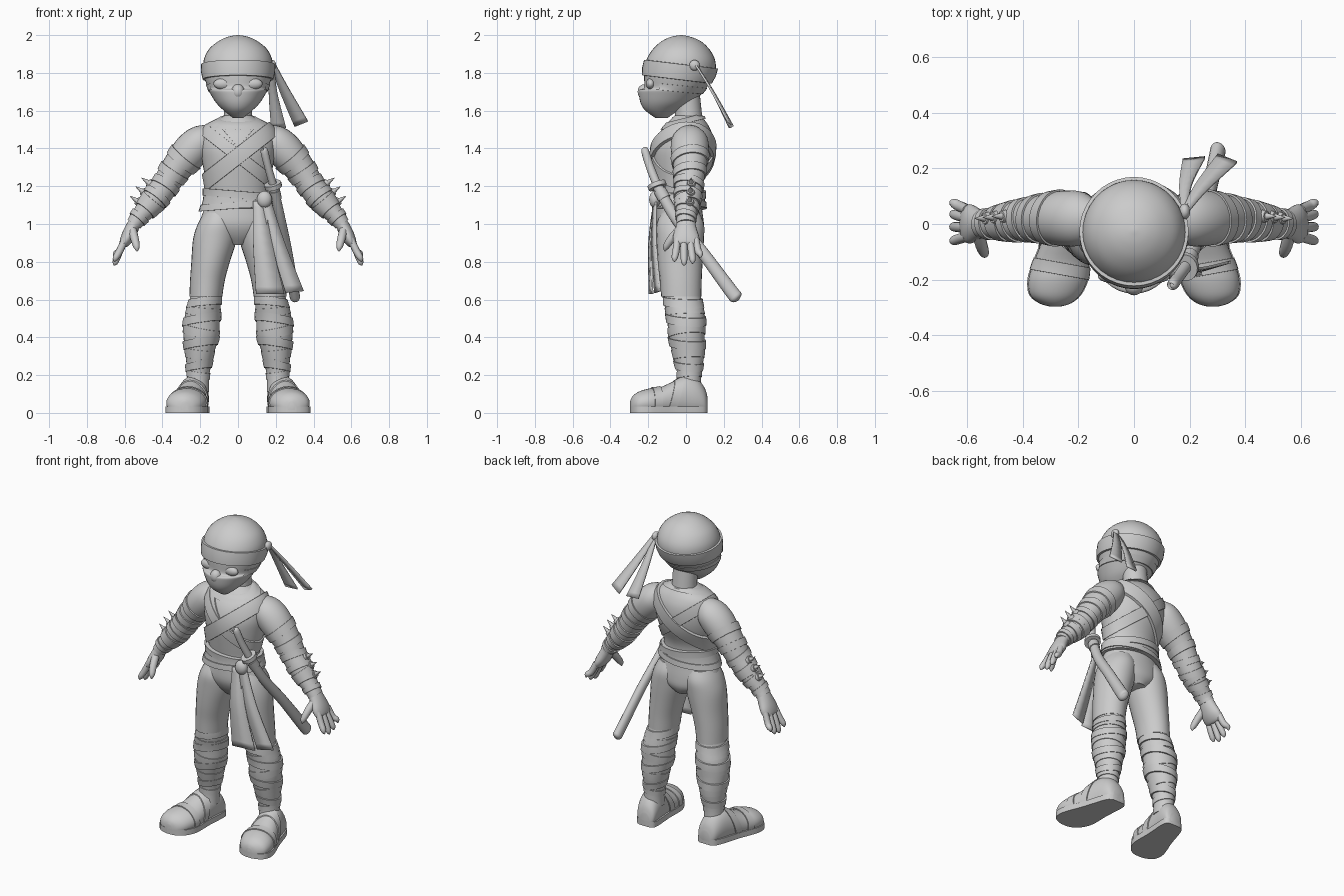
import bpy
import bmesh
from math import cos, sin, pi, radians
from mathutils import Vector
from mathutils.bvhtree import BVHTree

cube = bpy.data.objects.get("Cube")
if cube:
    bpy.data.objects.remove(cube)

grey = bpy.data.materials.new("plain grey")
grey.use_nodes = True
colour = (0.6, 0.6, 0.6, 1)
grey.diffuse_color = colour
grey.node_tree.nodes["Principled BSDF"].inputs["Base Color"].default_value = colour
X, Y, Z = Vector((1, 0, 0)), Vector((0, 1, 0)), Vector((0, 0, 1))


def finish(name, bm, mirror=False, thick=0):
    """Turn a bmesh into a smooth object and return its surface for wrapping."""
    bmesh.ops.recalc_face_normals(bm, faces=bm.faces)
    surface = BVHTree.FromBMesh(bm)
    mesh = bpy.data.meshes.new(name)
    bm.to_mesh(mesh)
    bm.free()
    mesh.materials.append(grey)
    mesh.shade_smooth()
    mesh.set_sharp_from_angle(angle=radians(40))
    ob = bpy.data.objects.new(name, mesh)
    bpy.context.scene.collection.objects.link(ob)
    if thick:
        mod = ob.modifiers.new("thickness", "SOLIDIFY")
        mod.thickness, mod.offset = thick, 0
    if mirror:
        ob.modifiers.new("mirror", "MIRROR")
    return surface


def smooth_path(rows, steps):
    """Catmull-Rom interpolation of rows of numbers."""
    rows = [Vector(r) for r in rows]
    out = []
    for i in range(len(rows) - 1):
        a, b, c, d = rows[max(i - 1, 0)], rows[i], rows[i + 1], rows[min(i + 2, len(rows) - 1)]
        for k in range(steps):
            t = k / steps
            out.append(b + (c - a) * t / 2 + (a * 2 - b * 5 + c * 4 - d) * t * t / 2
                       + (b * 3 - a - c * 3 + d) * t ** 3 / 2)
    return out + [rows[-1]]


def skin(bm, rings, closed=True):
    for r, s in zip(rings, rings[1:]):
        n = len(r)
        for i in range(n if closed else n - 1):
            j = (i + 1) % n
            bm.faces.new((r[i], r[j], s[j], s[i]))


def tube(name, rows, axes=None, seg=28, steps=4, mirror=False, floor=None):
    """Loft ellipses along rows of x, y, z, radius, depth radius."""
    rows = smooth_path(rows, steps)
    pts = [Vector(r[:3]) for r in rows]
    bm = bmesh.new()
    rings = []
    for i, r in enumerate(rows):
        if axes:
            a, b = axes
        else:
            t = (pts[min(i + 1, len(pts) - 1)] - pts[max(i - 1, 0)]).normalized()
            a = Y.cross(t).normalized()
            b = t.cross(a)
        ring = []
        for k in range(seg):
            ang = 2 * pi * k / seg
            p = pts[i] + a * max(r[3], .001) * cos(ang) + b * max(r[4], .001) * sin(ang)
            if floor is not None:
                p.z = max(p.z, floor)
            ring.append(bm.verts.new(p))
        rings.append(ring)
    skin(bm, rings)
    bm.faces.new(rings[0])
    bm.faces.new(rings[-1])
    return finish(name, bm, mirror)


def wrap(name, surface, centre, normal, height, off=.01, arc=(0, 360), mirror=False):
    """Raised strip around a surface, in the plane through centre."""
    n = Vector(normal).normalized()
    u = Y.cross(n).normalized()
    v = n.cross(u)
    full = arc[1] - arc[0] == 360
    bm = bmesh.new()
    rings = []
    for shift, lift in ((-.5, -.004), (-.48, off), (0, off), (.48, off), (.5, -.004)):
        c = Vector(centre) + n * height * shift
        ring = []
        for k in range(40 if full else 41):
            ang = radians(arc[0] + (arc[1] - arc[0]) * k / 40)
            d = u * cos(ang) + v * sin(ang)
            hit = surface.ray_cast(c, d)[0] or c
            ring.append(bm.verts.new(hit + d * lift))
        rings.append(ring)
    skin(bm, rings, full)
    finish(name, bm, mirror)


def ribbon(name, rows, across):
    """Flat cloth strip along rows of x, y, z, width."""
    bm = bmesh.new()
    side = Vector(across).normalized()
    rings = [[bm.verts.new(Vector(r[:3]) + side * r[3] * s) for s in (-.5, .5)]
             for r in smooth_path(rows, 5)]
    skin(bm, rings, False)
    finish(name, bm, thick=.01)


def ball(name, centre, size, mirror=False):
    bm = bmesh.new()
    bmesh.ops.create_uvsphere(bm, u_segments=20, v_segments=12, radius=1)
    bmesh.ops.scale(bm, vec=size, verts=bm.verts)
    bmesh.ops.translate(bm, vec=centre, verts=bm.verts)
    finish(name, bm, mirror)


def levels(rows):
    """Rows of height, half width, front y, back y."""
    return [(0, (f + b) / 2, z, w, (b - f) / 2) for z, w, f, b in rows]


# Head with masked jaw and recessed eye gap
head = tube("head", levels([
    (1.56, .025, -.16, -.1), (1.60, .075, -.215, -.04), (1.64, .115, -.24, .03),
    (1.69, .147, -.25, .085), (1.71, .157, -.247, .1), (1.722, .16, -.222, .11),
    (1.78, .18, -.222, .145), (1.83, .185, -.22, .158), (1.88, .178, -.205, .15),
    (1.93, .15, -.172, .12), (1.97, .1, -.125, .075), (1.992, .05, -.075, .02),
    (2, .005, -.03, -.02)]), (X, Y), seg=36)
wrap("headband", head, (0, -.03, 1.805), (0, .12, 1), .085, .012)
wrap("mask_strap", head, (0, -.02, 1.715), (0, .1, 1), .035, .005, (-40, 220))
ball("eye", (.078, -.187, 1.742), (.052, .025, .03), True)
ball("mask_nose", (0, -.222, 1.7), (.035, .034, .04))
ball("headband_knot", (.182, .045, 1.84), (.02, .028, .028))
ribbon("headband_tail_outer", [(.18, .04, 1.86, .02), (.24, .13, 1.72, .05), (.335, .235, 1.53, .08)],
       (1, -.4, .4))
ribbon("headband_tail_inner", [(.18, .04, 1.86, .02), (.185, .14, 1.7, .045), (.215, .235, 1.51, .08)],
       (1, .1, 0))
tube("neck", [(0, .01, 1.48, .09, .09), (0, .015, 1.56, .075, .072), (0, .0, 1.72, .075, .07)], (X, Y))

# Torso
torso = tube("torso", levels([
    (1.575, .07, -.06, .08), (1.555, .105, -.08, .095), (1.52, .17, -.11, .12),
    (1.47, .195, -.15, .14), (1.4, .2, -.175, .145), (1.32, .188, -.175, .132),
    (1.22, .168, -.16, .09), (1.15, .162, -.15, .08), (1.08, .18, -.155, .085),
    (1, .2, -.155, .095), (.94, .16, -.13, .095), (.89, .06, -.09, .07)]), (X, Y), seg=36)
wrap("collar", torso, (0, .008, 1.55), (0, -.25, 1), .03, .012)
wrap("lapel", torso, (0, -.02, 1.37), (-1.2, 0, 1), .045, .007, (-92, -15), True)
wrap("chest_strap_left", torso, (0, 0, 1.36), (-.78, 0, 1), .085, .017)
wrap("chest_strap_right", torso, (0, 0, 1.36), (.78, 0, 1), .065, .01)

# Waist sash with hanging ends
wrap("sash", torso, (0, -.03, 1.125), (0, 0, 1), .085, .02)
wrap("sash_upper_fold", torso, (0, -.03, 1.155), (.08, 0, 1), .04, .026)
wrap("sash_lower_fold", torso, (0, -.03, 1.1), (-.08, 0, 1), .035, .026)
ball("sash_knot", (.14, -.165, 1.13), (.04, .03, .045))
ribbon("sash_end_front", [(.11, -.165, 1.12, .06), (.13, -.19, .9, .1), (.17, -.185, .63, .15)], (1, .1, 0))
ribbon("sash_end_side", [(.15, -.165, 1.12, .05), (.21, -.17, .9, .075), (.3, -.15, .64, .1)], (1, .3, .1))

# Trousers
trousers = tube("trouser_leg", [
    (.1, -.03, 1.06, .08, .1), (.108, -.03, 1, .105, .125), (.122, -.03, .92, .116, .125),
    (.145, -.03, .8, .102, .118), (.162, -.027, .7, .092, .11), (.17, -.025, .615, .087, .106)],
    (X, Y), mirror=True)

# Wrapped shins
shin = tube("shin", [
    (.17, -.02, .64, .076, .095), (.176, -.015, .58, .085, .1), (.19, 0, .5, .094, .1),
    (.195, .003, .41, .094, .095), (.203, .013, .31, .075, .084), (.21, .017, .21, .06, .064),
    (.213, .015, .11, .06, .066)], (X, Y), mirror=True)
for i, (z, tilt, tall) in enumerate([(.585, .1, .045), (.54, -.08, .04), (.495, .15, .045), (.43, -.2, .05),
                                     (.37, .15, .045), (.31, -.12, .05), (.25, .15, .04), (.2, -.15, .035)]):
    wrap("shin_wrap_%d" % i, shin, (.2 - .04 * (z - .2), .005, z), (tilt, tilt / 2, 1), tall,
         .008 - .004 * (i % 2), mirror=True)

# Shoes: rows of y, half width, top height
shoe = [(.115, .035, .08), (.1, .058, .13), (.06, .07, .18), (0, .077, .195), (-.07, .086, .165),
        (-.14, .1, .135), (-.2, .106, .128), (-.255, .09, .11), (-.285, .055, .085), (-.296, .02, .06)]


def foot_x(y):
    return .235 - .19 * y if y > -.25 else .283


foot = tube("shoe", [(foot_x(y), y, h * .42, w, h * .58) for y, w, h in shoe], (X, Z), mirror=True, floor=.015)
for y, lean in ((-.16, 0), (-.07, .3)):
    wrap("shoe_strap", foot, (foot_x(y), y, .07), (.18, -1, lean), .045, .006, mirror=True)
bm = bmesh.new()
outline = smooth_path([(foot_x(y), y, w * 1.04) for y, w, h in shoe], 3)
edge = [(r[0] + r[2], r[1]) for r in outline] + [(r[0] - r[2], r[1]) for r in reversed(outline)]
sole = bm.faces.new([bm.verts.new((x, y, 0)) for x, y in edge])
raised = bmesh.ops.extrude_face_region(bm, geom=[sole])["geom"]
bmesh.ops.translate(bm, vec=(0, 0, .035), verts=[g for g in raised if isinstance(g, bmesh.types.BMVert)])
bm.faces.new([v for v in sole.verts]) if not sole.is_valid else None
finish("sole", bm, True)

# Arms with wraps and forearm spikes
arm_rows = [(.14, .02, 1.485, .05, .06), (.19, .02, 1.445, .085, .095), (.25, .02, 1.385, .096, .1),
            (.33, .02, 1.29, .08, .085), (.385, .015, 1.205, .071, .075), (.43, .01, 1.145, .07, .07),
            (.48, .005, 1.085, .058, .06), (.525, 0, 1.035, .046, .05), (.55, 0, 1.0, .042, .05)]
arm = tube("arm", arm_rows, mirror=True)
samples = smooth_path(arm_rows, 4)
for k, tall in ((10, .05), (13, .045), (16, .04), (20, .035), (22, .035), (24, .04), (28, .03)):
    along = Vector(samples[k + 1][:3]) - Vector(samples[k - 1][:3])
    along.y += along.length * (.12 if k % 4 else -.12)
    wrap("arm_wrap_%d" % k, arm, samples[k][:3], along, tall, .007, mirror=True)
out = Vector((.8, 0, .55)).normalized()
for k in (18, 21, 24):
    base = Vector(samples[k][:3]) + out * (samples[k][3] - .005) + Y * .015
    tube("spike_stud", [(*base, .024, .024), (*(base + out * .018), .02, .02)], seg=12, steps=1, mirror=True)
    tube("spike", [(*base, .018, .018), (*(base + out * .06), .001, .001)], seg=10, steps=1, mirror=True)

# Hands
tube("palm", [(.535, 0, 1.03, .03, .045), (.56, 0, .98, .036, .055), (.585, 0, .93, .035, .07),
              (.605, .002, .895, .025, .066), (.612, .002, .885, .012, .05)], seg=20, mirror=True)
for name, y, tip, low in (("index", -.045, -.06, .8), ("middle", -.012, -.01, .78),
                          ("ring", .022, .035, .79), ("little", .052, .075, .82)):
    tube(name + "_finger", [(.598, y, .92, .018, .018), (.625, (y + tip) / 2, .86, .019, .019),
                            (.648, tip, low + .02, .016, .016), (.655, tip, low, .003, .003)],
         seg=12, mirror=True)
tube("thumb", [(.56, -.03, .975, .022, .022), (.548, -.075, .925, .022, .022),
               (.537, -.105, .88, .017, .017), (.534, -.112, .855, .003, .003)], seg=12, mirror=True)

# Sword in its curved sheath
tube("sword_handle", [(.134, -.222, 1.4, .004, .004), (.138, -.218, 1.39, .02, .02),
                      (.16, -.19, 1.3, .02, .022), (.188, -.15, 1.2, .021, .023)], seg=14)
tube("sword_guard", [(.183, -.157, 1.215, .046, .05), (.189, -.149, 1.193, .046, .05)], seg=18, steps=1)
tube("sheath", [(.188, -.15, 1.2, .024, .028), (.222, -.06, 1.04, .026, .03), (.26, .08, .86, .026, .032),
                (.295, .235, .65, .027, .036), (.302, .268, .61, .026, .034), (.305, .278, .6, .008, .01)],
     seg=16)
tube("sheath_collar", [(.192, -.14, 1.18, .03, .034), (.202, -.115, 1.135, .03, .034)], seg=16, steps=1)
